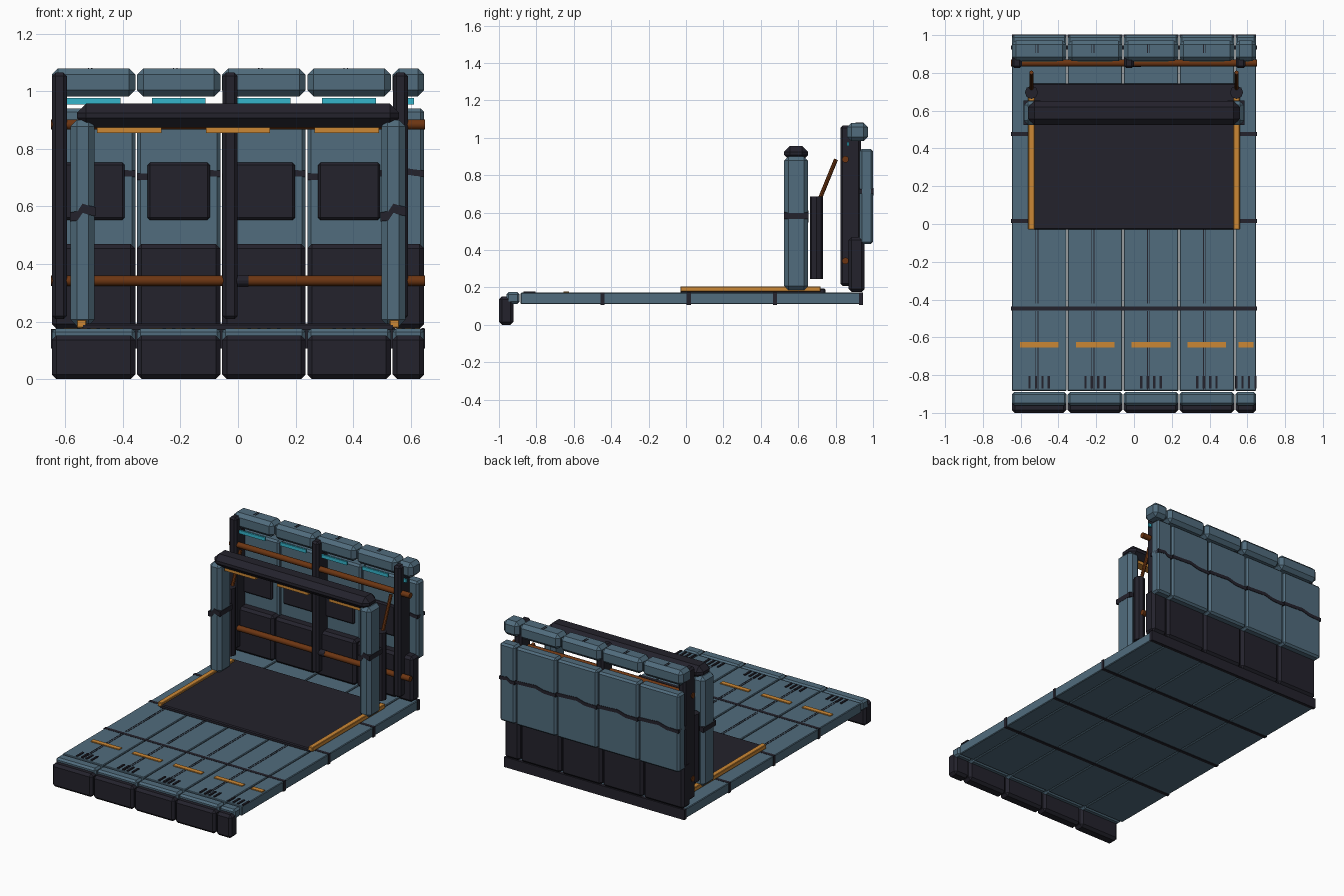
import bpy, bmesh, math
from mathutils import Vector

if "Cube" in bpy.data.objects:
    bpy.data.objects.remove(bpy.data.objects["Cube"])


def material(name, rgb):
    m = bpy.data.materials.new(name)
    m.use_nodes = True
    col = (*rgb, 1)
    m.diffuse_color = col
    m.node_tree.nodes["Principled BSDF"].inputs["Base Color"].default_value = col
    return m


STEEL = material("blue_steel", (0.082, 0.15, 0.205))
DARK = material("dark_rubber", (0.017, 0.016, 0.025))
ORANGE = material("orange_trim", (0.60, 0.245, 0.035))
COPPER = material("copper_pipe", (0.15, 0.036, 0.006))
CYAN = material("cyan_light", (0.035, 0.46, 0.60))


def finish(bm, name, mat):
    bmesh.ops.recalc_face_normals(bm, faces=bm.faces)
    me = bpy.data.meshes.new(name)
    bm.to_mesh(me)
    bm.free()
    me.materials.append(mat)
    ob = bpy.data.objects.new(name, me)
    bpy.context.collection.objects.link(ob)
    return ob


def box(name, xs, ys, zs, mat, bevel=0):
    """Box from x, y and z ranges, with optional chamfered edges."""
    bm = bmesh.new()
    bmesh.ops.create_cube(bm, size=1)
    for v in bm.verts:
        for i, r in enumerate((xs, ys, zs)):
            v.co[i] = r[0] if v.co[i] < 0 else r[1]
    if bevel:
        bmesh.ops.bevel(bm, geom=bm.edges[:], offset=bevel, segments=1,
                        affect='EDGES', profile=0.5)
    return finish(bm, name, mat)


def rod(name, a, b, radius, mat, sides=12):
    """Cylinder between two points."""
    a, b = Vector(a), Vector(b)
    bm = bmesh.new()
    bmesh.ops.create_cone(bm, cap_ends=True, segments=sides, radius1=radius,
                          radius2=radius, depth=(b - a).length)
    rot = (b - a).to_track_quat('Z', 'Y')
    for v in bm.verts:
        v.co = rot @ v.co + (a + b) / 2
    return finish(bm, name, mat)


def crack_band(name, xs, ys, z, rise, thick, mat):
    """Stepped band wrapped around a part: zigzag outline extruded along y."""
    w = xs[1] - xs[0]
    steps = ((0, 0), (0.3, 0.1), (0.5, 1), (0.7, 0.8), (1, 0.6))
    low = [(xs[0] + w * t, z + rise * h) for t, h in steps]
    outline = low + [(x, q + thick) for x, q in reversed(low)]
    bm = bmesh.new()
    face = bm.faces.new([bm.verts.new((x, ys[0], q)) for x, q in outline])
    out = bmesh.ops.extrude_face_region(bm, geom=[face])
    for v in out["geom"]:
        if isinstance(v, bmesh.types.BMVert):
            v.co.y = ys[1]
    return finish(bm, name, mat)


# Four full bays and one narrow bay
W, X0, X1, GAP = 0.296, -0.65, 0.65, 0.003
bays = []
for i in range(5):
    left = X0 + i * W
    bays.append((left, min(left + W, X1)))

SEAMS = (-0.447, 0.015, 0.476, 0.935)
row_edges = (-0.887,) + SEAMS

for n, (l, r) in enumerate(bays):
    full = n < 4
    xs = (l + GAP, r - GAP)
    mid, w = (l + r) / 2, r - l

    # Floor slabs and front edge
    for a, b in zip(row_edges, row_edges[1:]):
        box("floor_slab", xs, (a + GAP, b), (0.11, 0.172), STEEL, 0.004)
    box("floor_nosing", xs, (-0.96, -0.89), (0.112, 0.175), STEEL, 0.012)
    box("front_bumper", xs, (-1.0, -0.922), (0.0, 0.152), DARK, 0.016)

    # Floor markings and vent slots
    box("floor_stripe", (mid - 0.345 * w, mid + 0.345 * w), (-0.655, -0.625),
        (0.17, 0.178), ORANGE)
    for k in range(4):
        sx = mid + (k - 1.5) * 0.034
        if l < sx - 0.005 and sx + 0.005 < r:
            box("vent_slot", (sx - 0.006, sx + 0.006), (-0.87, -0.805),
                (0.17, 0.178), DARK)

    # Fine score lines on the floor and the caps
    if full:
        for s in (-0.006, 0.006):
            cx = mid - 0.012 + s
            line = (cx - 0.002, cx + 0.002)
            for ys in ((-0.875, -0.46), (-0.42, -0.03)):
                box("floor_score", line, ys, (0.17, 0.1735), DARK)
            box("cap_score", line, (0.905, 0.95), (1.077, 1.082), DARK)

    # Back wall: base, panel, band and cap
    box("wall_base", xs, (0.87, 0.955), (0.175, 0.47), DARK, 0.016)
    box("wall_panel", xs, (0.928, 1.0), (0.432, 0.94), STEEL, 0.012)
    crack_band("wall_panel_band", xs, (0.925, 1.003), 0.692, 0.018, 0.022, DARK)
    box("wall_cap", xs, (0.862, 0.972), (0.982, 1.08), STEEL, 0.022)
    half = 0.315 * w if full else 0.02
    box("cyan_light_strip", (mid - half, mid + half), (0.86, 0.872),
        (0.955, 0.977), CYAN)
    if full:
        box("wall_screen", (mid - 0.108, mid + 0.108), (0.908, 0.932),
            (0.553, 0.752), DARK, 0.008)

# Dark joints between floor rows
for y in SEAMS:
    box("floor_joint", (X0, X1), (y - 0.011, y + 0.011), (0.107, 0.1735), DARK)

# Wall posts and horizontal pipes
for x in (-0.62, -0.027, 0.565):
    box("wall_post", (x - 0.026, x + 0.026), (0.825, 0.935), (0.208, 1.065),
        DARK, 0.012)
for z in (0.342, 0.885):
    pipe = rod("wall_pipe", (X0, 0.852, z), (X1, 0.852, z), 0.018, COPPER)
    for p in pipe.data.polygons:
        p.use_smooth = len(p.vertices) == 4
rod("pipe_clamp", (-0.01, 0.852, 0.342), (0.037, 0.852, 0.342), 0.02, DARK)

# Floor mat with edge rails
box("floor_mat", (-0.545, 0.545), (-0.03, 0.745), (0.168, 0.194), DARK, 0.006)

for s in (-1, 1):
    def span(a, b):
        return tuple(sorted((s * a, s * b)))

    box("mat_rail", span(0.527, 0.56), (-0.03, 0.72), (0.178, 0.206), ORANGE, 0.003)

    # Gate pillar with band
    box("gate_pillar", span(0.498, 0.582), (0.525, 0.652), (0.185, 0.9), STEEL, 0.022)
    crack_band("pillar_band", span(0.496, 0.584), (0.523, 0.654), 0.548,
               0.03, 0.032, DARK)

    # Piston behind the pillar
    rod("piston_body", (s * 0.543, 0.697, 0.245), (s * 0.543, 0.697, 0.685),
        0.035, DARK, 8)
    rod("piston_rod", (s * 0.543, 0.71, 0.66), (s * 0.543, 0.802, 0.885),
        0.011, COPPER, 8)

# Gate top beam and lamps under it
box("gate_beam", (-0.56, 0.56), (0.525, 0.652), (0.875, 0.957), DARK, 0.032)
for x in (-0.378, 0.0, 0.378):
    box("beam_lamp", (x - 0.112, x + 0.112), (0.56, 0.615), (0.855, 0.88), ORANGE)
